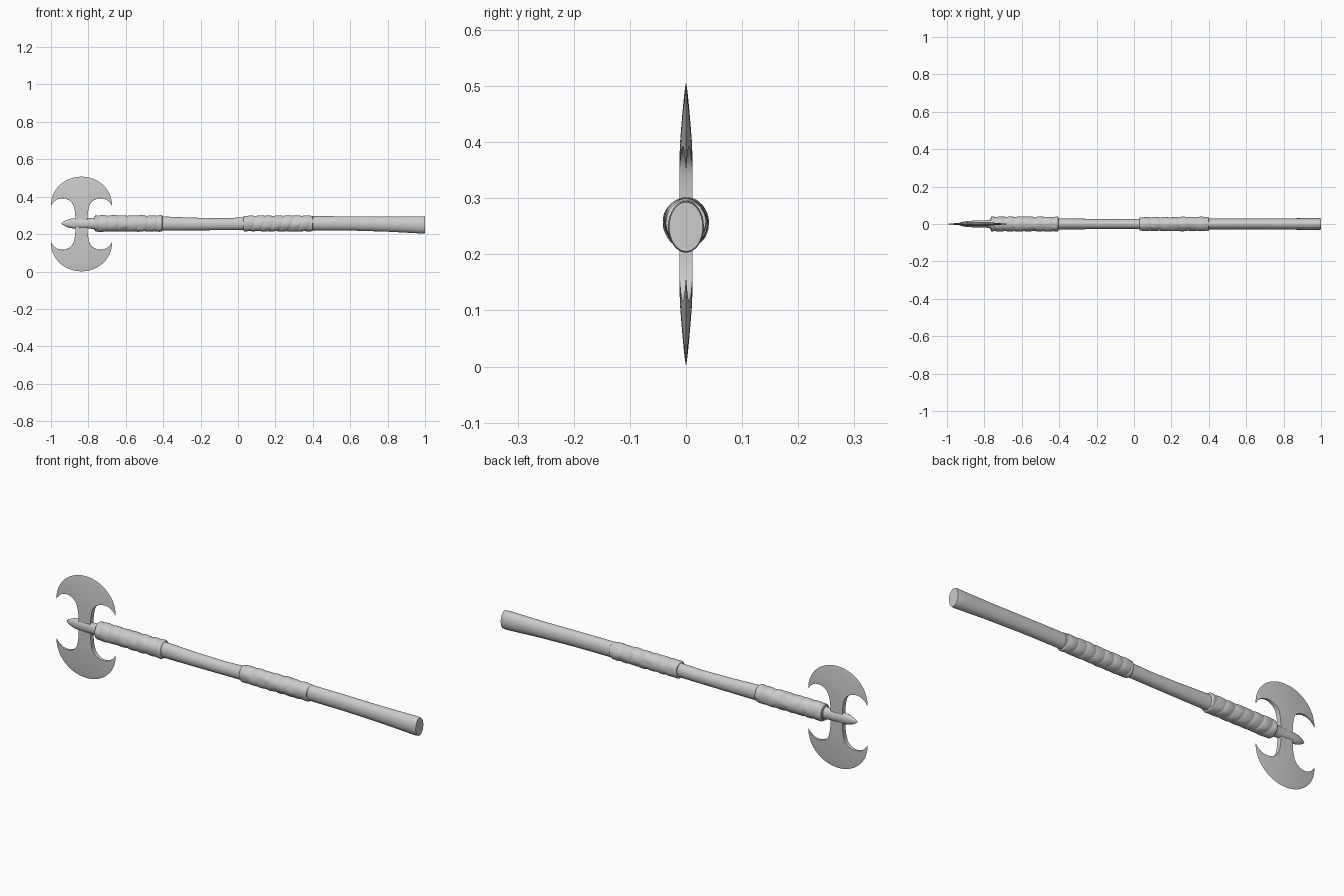
import bpy, math, random
from mathutils import Vector, noise

if "Cube" in bpy.data.objects:
    bpy.data.objects.remove(bpy.data.objects["Cube"])

CX, CZ = -0.837, 0.254      # centre of the axe head


def make(name, verts, faces, angle=40):
    me = bpy.data.meshes.new(name)
    me.from_pydata(verts, [], faces)
    ob = bpy.data.objects.new(name, me)
    bpy.context.collection.objects.link(ob)
    bpy.ops.object.select_all(action='DESELECT')
    ob.select_set(True)
    bpy.context.view_layer.objects.active = ob
    bpy.ops.object.mode_set(mode='EDIT')
    bpy.ops.mesh.select_all(action='SELECT')
    bpy.ops.mesh.remove_doubles(threshold=0.00005)
    bpy.ops.mesh.normals_make_consistent(inside=False)
    bpy.ops.object.mode_set(mode='OBJECT')
    bpy.ops.object.shade_smooth_by_angle(angle=math.radians(angle))
    return ob


def smooth_lerp(table, x):
    """Interpolate station rows (x, values...) at x."""
    for a, b in zip(table, table[1:]):
        if x <= b[0]:
            t = max(0, (x - a[0]) / (b[0] - a[0]))
            return [p + (q - p) * t for p, q in zip(a[1:], b[1:])]
    return list(table[-1][1:])


def loft(name, xs, section, sides=32, bump=None, angle=40):
    """Elliptical tube along x; section(x) gives centre z, radius z, radius y."""
    verts, faces = [], []
    for x in xs:
        zc, rz, ry = section(x)
        for j in range(sides):
            a = 2 * math.pi * j / sides
            b = bump(x, a) if bump else 0
            verts.append((x, (ry + b) * math.cos(a), zc + (rz + b) * math.sin(a)))
    for i in range(len(xs) - 1):
        for j in range(sides):
            k = (j + 1) % sides
            faces.append((i * sides + j, i * sides + k, (i + 1) * sides + k, (i + 1) * sides + j))
    faces.append(tuple(range(sides)))
    faces.append(tuple(range((len(xs) - 1) * sides, len(xs) * sides)))
    return make(name, verts, faces, angle)


def span(a, b, n):
    return [a + (b - a) * i / n for i in range(n + 1)]


def curve(points, n):
    """Catmull-Rom samples through 2D points."""
    p = [Vector(q) for q in points]
    p = [2 * p[0] - p[1]] + p + [2 * p[-1] - p[-2]]
    out = []
    for i in range(1, len(p) - 2):
        for s in range(n):
            t = s / n
            out.append(0.5 * (2 * p[i] + (p[i + 1] - p[i - 1]) * t
                       + (2 * p[i - 1] - 5 * p[i] + 4 * p[i + 1] - p[i + 2]) * t * t
                       + (3 * p[i] - p[i - 1] - 3 * p[i + 1] + p[i + 2]) * t ** 3))
    return out + [p[-2]]


# Shaft
SHAFT = [(-0.77, 0.257, 0.036, 0.030), (-0.42, 0.257, 0.038, 0.029), (-0.25, 0.254, 0.034, 0.028),
         (-0.08, 0.253, 0.032, 0.027), (0.05, 0.256, 0.034, 0.028), (0.40, 0.258, 0.038, 0.029),
         (0.60, 0.257, 0.038, 0.029), (0.80, 0.253, 0.040, 0.030), (0.985, 0.249, 0.046, 0.032),
         (1.0, 0.249, 0.044, 0.030)]
loft("shaft", span(-0.77, 0.96, 60) + [0.985, 0.995, 1.0], lambda x: smooth_lerp(SHAFT, x))


# Leather wraps: helical overlapping bands with slight irregularity
def wrap(name, x0, x1, rz, ry, pitch, seed):
    off = Vector((seed * 7.3, 1.7, 0.4))

    def bump(x, a):
        tilt = 0.012 * math.sin(a + seed)
        t = ((x + tilt) / pitch + a / (2 * math.pi)) % 1
        band = 0.0035 * math.sqrt(max(0, math.sin(math.pi * t)))
        n = noise.noise(Vector((x * 22, 1.3 * math.cos(a), 1.3 * math.sin(a))) + off)
        return band + 0.0025 * n

    def section(x):
        zc = 0.2565
        e = min(1, min(x - x0, x1 - x) / 0.008)
        k = 0.92 + 0.08 * math.sqrt(max(0, e))
        return zc, rz * k, ry * k
    xs = [x0, x0 + 0.002, x0 + 0.005] + span(x0 + 0.008, x1 - 0.008, 110) + [x1 - 0.005, x1 - 0.002, x1]
    loft(name, xs, section, 48, bump, 60)


wrap("upper_wrap", -0.765, -0.405, 0.0405, 0.0365, 0.052, 1)
wrap("grip_wrap", 0.03, 0.40, 0.039, 0.0345, 0.050, 2)

# Rounded spike running through the head
SPIKE = [(-0.943, 0.257, 0.002, 0.001), (-0.935, 0.257, 0.009, 0.006), (-0.92, 0.257, 0.017, 0.011),
         (-0.90, 0.257, 0.024, 0.015), (-0.88, 0.257, 0.027, 0.017), (-0.84, 0.257, 0.028, 0.018),
         (-0.79, 0.257, 0.028, 0.020), (-0.75, 0.257, 0.032, 0.026)]
loft("top_spike", [r[0] for r in SPIKE], lambda x: smooth_lerp(SPIKE, x), 24)

# Blades: hooked crescent with stem; inner outline paired with an elliptical cutting edge
RX, RZ, EZ = 0.163, 0.150, 0.103   # cutting edge ellipse, centre EZ above the axis
INNER = [(-0.162, 0.099), (-0.149, 0.117), (-0.128, 0.132), (-0.100, 0.137), (-0.074, 0.131),
         (-0.054, 0.117), (-0.041, 0.095), (-0.035, 0.066), (-0.033, 0.035), (-0.033, 0.0), (0.0, 0.0)]
left = curve(INNER[:10], 4)
N = len(left)
inner = left + [Vector((-0.017, 0)), Vector((0, 0))]
outer = []
for i in range(len(inner)):
    a = math.pi + math.asin(0.03) - (math.pi / 2 + math.asin(0.03)) * i / (len(inner) - 1)
    outer.append(Vector((RX * math.cos(a), RZ * math.sin(a))))
outer = [Vector((o.x, EZ + o.y)) for o in outer]
outer[0] = inner[0].copy()
inner += [Vector((-p.x, p.y)) for p in inner[-2::-1]]
outer += [Vector((-p.x, p.y)) for p in outer[-2::-1]]
ROWS = [0, 0.03, 0.1, 0.2, 0.32, 0.45, 0.58, 0.7, 0.8, 0.9, 0.96, 1]


def half_thickness(p, v):
    if v == 1:
        return 0
    if p.y < EZ:
        d = RZ if abs(p.x) < 0.1 else max(0, RX - abs(p.x))
    else:
        d = RZ * max(0, 1 - math.hypot(p.x / RX, (p.y - EZ) / RZ))
    t = 0.0118 * min(1, d / 0.125) ** 0.75
    return t * (0.72 if v == 0 else 1)


def blade(name, sign):
    verts, faces = [], []
    rows = len(ROWS)
    for side in (-1, 1):
        for p, q in zip(inner, outer):
            for v in ROWS:
                r = p.lerp(q, v)
                verts.append((CX + r.x, side * half_thickness(r, v), CZ + sign * r.y))
    n = len(inner)
    for s in (0, n * rows):
        for i in range(n - 1):
            for j in range(rows - 1):
                a = s + i * rows + j
                faces.append((a, a + 1, a + rows + 1, a + rows))
    for i in range(n - 1):          # wall along the inner outline
        a, b = i * rows, (i + 1) * rows
        faces.append((a, b, b + n * rows, a + n * rows))
    make(name, verts, faces, 50)


blade("upper_blade", 1)
blade("lower_blade", -1)
